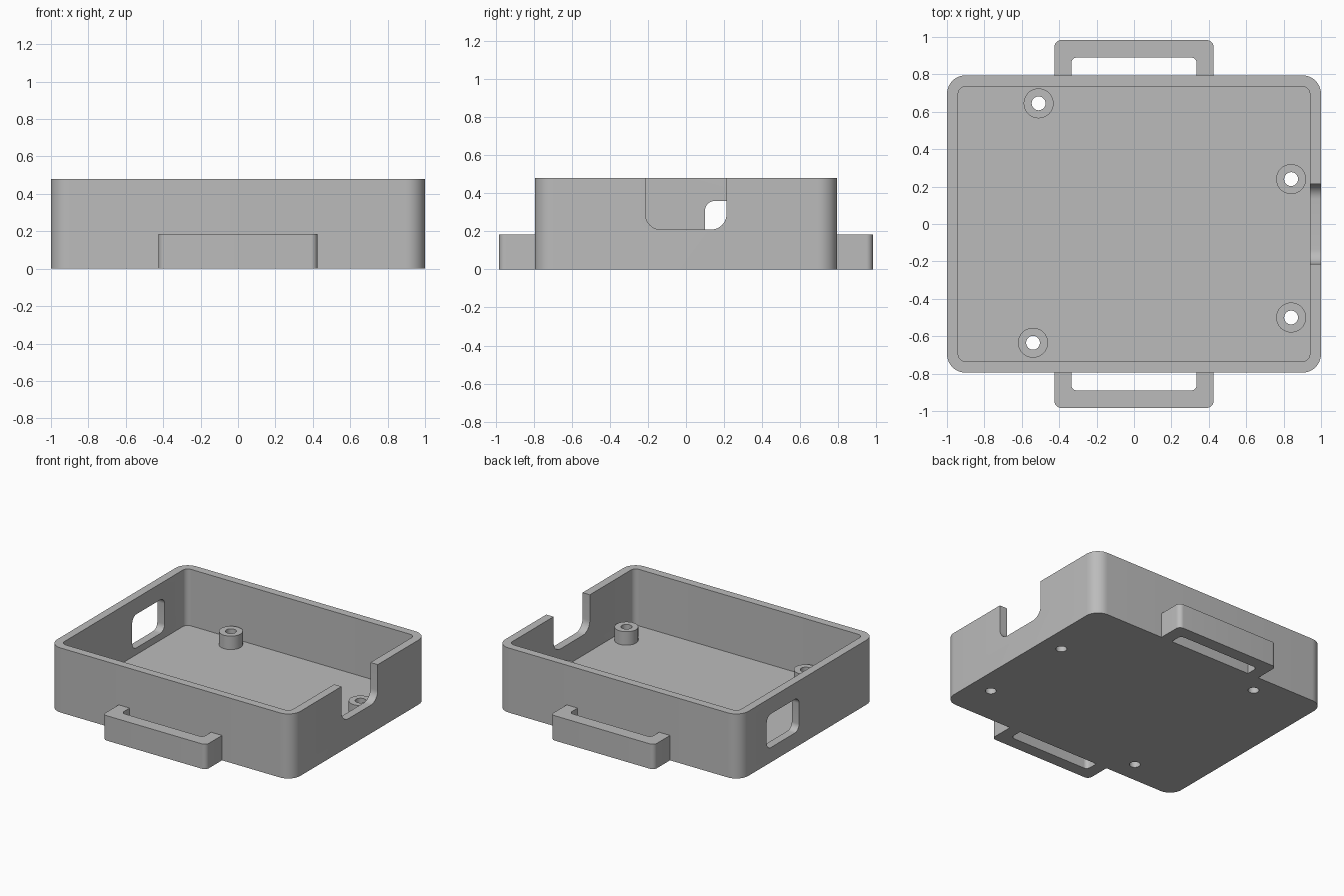
import bpy, bmesh, math
from mathutils import Vector, Matrix

cube = bpy.data.objects.get("Cube")
if cube:
    bpy.data.objects.remove(cube, do_unlink=True)

# Single plastic colour
grey = bpy.data.materials.new("grey_plastic")
grey.use_nodes = True
colour = (0.5, 0.5, 0.5, 1)
grey.diffuse_color = colour
grey.node_tree.nodes["Principled BSDF"].inputs["Base Color"].default_value = colour

HALF_X, HALF_Y, HEIGHT = 1.0, 0.795, 0.48
WALL, FLOOR = 0.06, 0.06
BOSS_TOP, BOSS_R, HOLE_R = 0.16, 0.08, 0.037
HANDLE_Y, HANDLE_H = 0.983, 0.185
BOSSES = [(-0.51, 0.645), (0.84, 0.24), (0.84, -0.5), (-0.54, -0.635)]


def rounded(corners, steps=10):
    """Outline from (x, y, radius) corners, with arcs where radius > 0."""
    points = []
    for i, (x, y, r) in enumerate(corners):
        p = Vector((x, y))
        if not r:
            points.append(p)
            continue
        a = (Vector(corners[i - 1][:2]) - p).normalized()
        b = (Vector(corners[(i + 1) % len(corners)][:2]) - p).normalized()
        for k in range(steps + 1):
            t = k / steps * math.pi / 2
            points.append(p + r * (a * (1 - math.sin(t)) + b * (1 - math.cos(t))))
    return points


def rect(x0, x1, y0, y1, r):
    return rounded([(x0, y0, r), (x1, y0, r), (x1, y1, r), (x0, y1, r)])


def circle(x, y, r, n=40):
    return [Vector((x + r * math.cos(2 * math.pi * k / n),
                    y + r * math.sin(2 * math.pi * k / n))) for k in range(n)]


def prism(name, outline, low, high, along_x=False):
    """Extrude an outline along z, or a (y, z) outline along x."""
    bm = bmesh.new()
    face = bm.faces.new([bm.verts.new((p.x, p.y, low)) for p in outline])
    top = bmesh.ops.extrude_face_region(bm, geom=[face])["geom"]
    moved = [v for v in top if isinstance(v, bmesh.types.BMVert)]
    bmesh.ops.translate(bm, verts=moved, vec=(0, 0, high - low))
    if along_x:
        turn = Matrix(((0, 0, 1), (1, 0, 0), (0, 1, 0)))
        bmesh.ops.transform(bm, matrix=turn.to_4x4(), verts=bm.verts)
    bmesh.ops.recalc_face_normals(bm, faces=bm.faces)
    mesh = bpy.data.meshes.new(name)
    bm.to_mesh(mesh)
    bm.free()
    mesh.materials.append(grey)
    obj = bpy.data.objects.new(name, mesh)
    bpy.context.collection.objects.link(obj)
    return obj


def cut(obj, cutters):
    """Subtract the cutters, bake the result and delete them."""
    for c in cutters:
        mod = obj.modifiers.new("cut", "BOOLEAN")
        mod.operation, mod.solver, mod.object = "DIFFERENCE", "EXACT", c
    bpy.context.view_layer.update()
    graph = bpy.context.evaluated_depsgraph_get()
    mesh = bpy.data.meshes.new_from_object(obj.evaluated_get(graph))
    obj.modifiers.clear()
    obj.data = mesh
    for c in cutters:
        bpy.data.objects.remove(c, do_unlink=True)


def smooth(obj):
    obj.data.shade_smooth()
    obj.data.set_sharp_from_angle(angle=math.radians(30))


# Open tray with cavity, side notch, side window and screw holes
tray = prism("tray", rect(-HALF_X, HALF_X, -HALF_Y, HALF_Y, 0.1), 0, HEIGHT)
ix, iy = HALF_X - WALL, HALF_Y - WALL
cutters = [
    prism("cavity_cutter", rect(-ix, ix, -iy, iy, 0.04), FLOOR, HEIGHT + 0.2),
    prism("notch_cutter", rounded([(-0.213, 0.21, 0.08), (0.213, 0.21, 0.08),
                                   (0.213, 0.7, 0), (-0.213, 0.7, 0)]),
          0.9, 1.1, along_x=True),
    prism("window_cutter", rect(0.1, 0.48, 0.11, 0.36, 0.05), -1.1, -0.9, along_x=True),
]
cutters += [prism("hole_cutter", circle(x, y, HOLE_R), -0.1, 0.3) for x, y in BOSSES]
cut(tray, cutters)
smooth(tray)

# Hollow screw bosses standing on the floor
for i, (x, y) in enumerate(BOSSES):
    boss = prism(f"screw_boss_{i + 1}", circle(x, y, BOSS_R), FLOOR - 0.01, BOSS_TOP)
    cut(boss, [prism("hole_cutter", circle(x, y, HOLE_R), -0.1, 0.3)])
    smooth(boss)

# Strap loops on the front and back walls
for name, s in (("back_strap_loop", 1), ("front_strap_loop", -1)):
    root = HALF_Y - 0.01
    outline = rounded([
        (-0.425, s * root, 0), (-0.425, s * HANDLE_Y, 0.035),
        (0.425, s * HANDLE_Y, 0.035), (0.425, s * root, 0),
        (0.335, s * root, 0), (0.335, s * 0.89, 0.03),
        (-0.335, s * 0.89, 0.03), (-0.335, s * root, 0)])
    smooth(prism(name, outline, 0, HANDLE_H))
